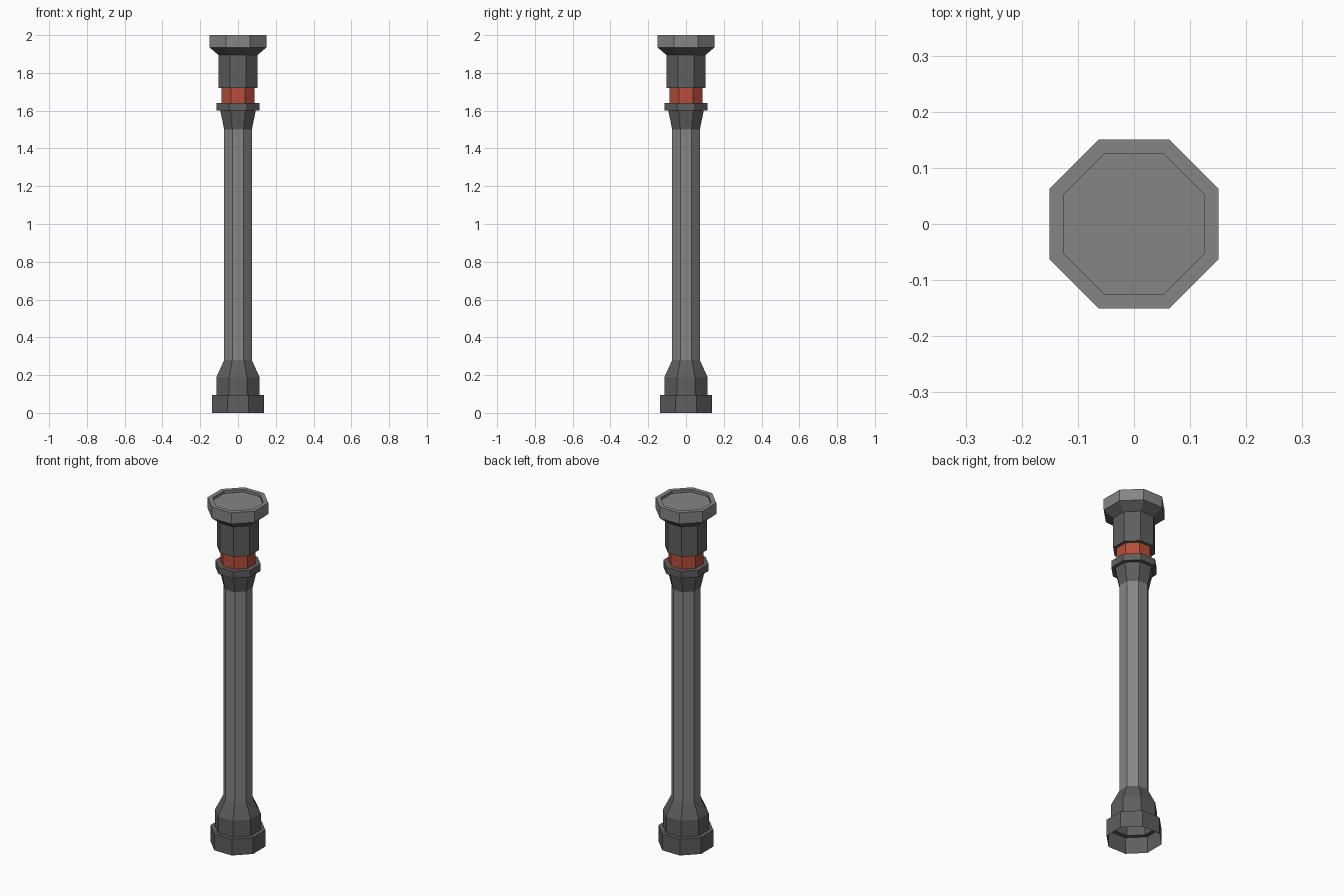
import bpy, bmesh, math

if "Cube" in bpy.data.objects:
    bpy.data.objects.remove(bpy.data.objects["Cube"])

def material(name, rgb):
    m = bpy.data.materials.new(name)
    m.diffuse_color = (*rgb, 1.0)
    m.use_nodes = True
    m.node_tree.nodes["Principled BSDF"].inputs["Base Color"].default_value = m.diffuse_color
    return m

light_grey = material("light_grey", (0.235, 0.235, 0.235))
dark_grey = material("dark_grey", (0.112, 0.112, 0.112))
red = material("red", (0.48, 0.075, 0.042))

SIDES = 8

def lathe(name, profile, mat, cap_top=False):
    """Octagonal turned part; profile = (flat-to-centre distance, z)."""
    bm = bmesh.new()
    rings = []
    for apothem, z in profile:
        r = apothem / math.cos(math.pi / SIDES)
        angles = [(i + 0.5) * 2 * math.pi / SIDES for i in range(SIDES)]
        rings.append([bm.verts.new((r * math.cos(a), r * math.sin(a), z)) for a in angles])
    for lo, hi in zip(rings, rings[1:]):
        for i in range(SIDES):
            j = (i + 1) % SIDES
            bm.faces.new((lo[i], lo[j], hi[j], hi[i]))
    if cap_top:
        bm.faces.new(rings[-1])
    me = bpy.data.meshes.new(name)
    bm.to_mesh(me)
    bm.free()
    me.materials.append(mat)
    ob = bpy.data.objects.new(name, me)
    bpy.context.collection.objects.link(ob)
    return ob

# Hollow foot, open underneath, tapering to the shaft
lathe("foot", [(0.137, 0), (0.137, 0.095), (0.114, 0.095),
               (0.114, 0.19), (0.073, 0.28)], dark_grey)
# Long plain shaft
lathe("shaft", [(0.073, 0.28), (0.073, 1.5)], light_grey)
# Flared neck with collar
lathe("collar", [(0.073, 1.5), (0.094, 1.6), (0.113, 1.6),
                 (0.113, 1.64), (0.087, 1.64)], dark_grey)
# Red band
lathe("red_band", [(0.087, 1.64), (0.087, 1.72)], red)
# Upper housing with flared top
lathe("housing", [(0.087, 1.72), (0.104, 1.72), (0.104, 1.895),
                  (0.151, 1.935)], dark_grey)
# Cap with shallow recess on top
lathe("cap", [(0.151, 1.935), (0.151, 2.0), (0.126, 2.0),
              (0.126, 1.985)], light_grey, cap_top=True)
